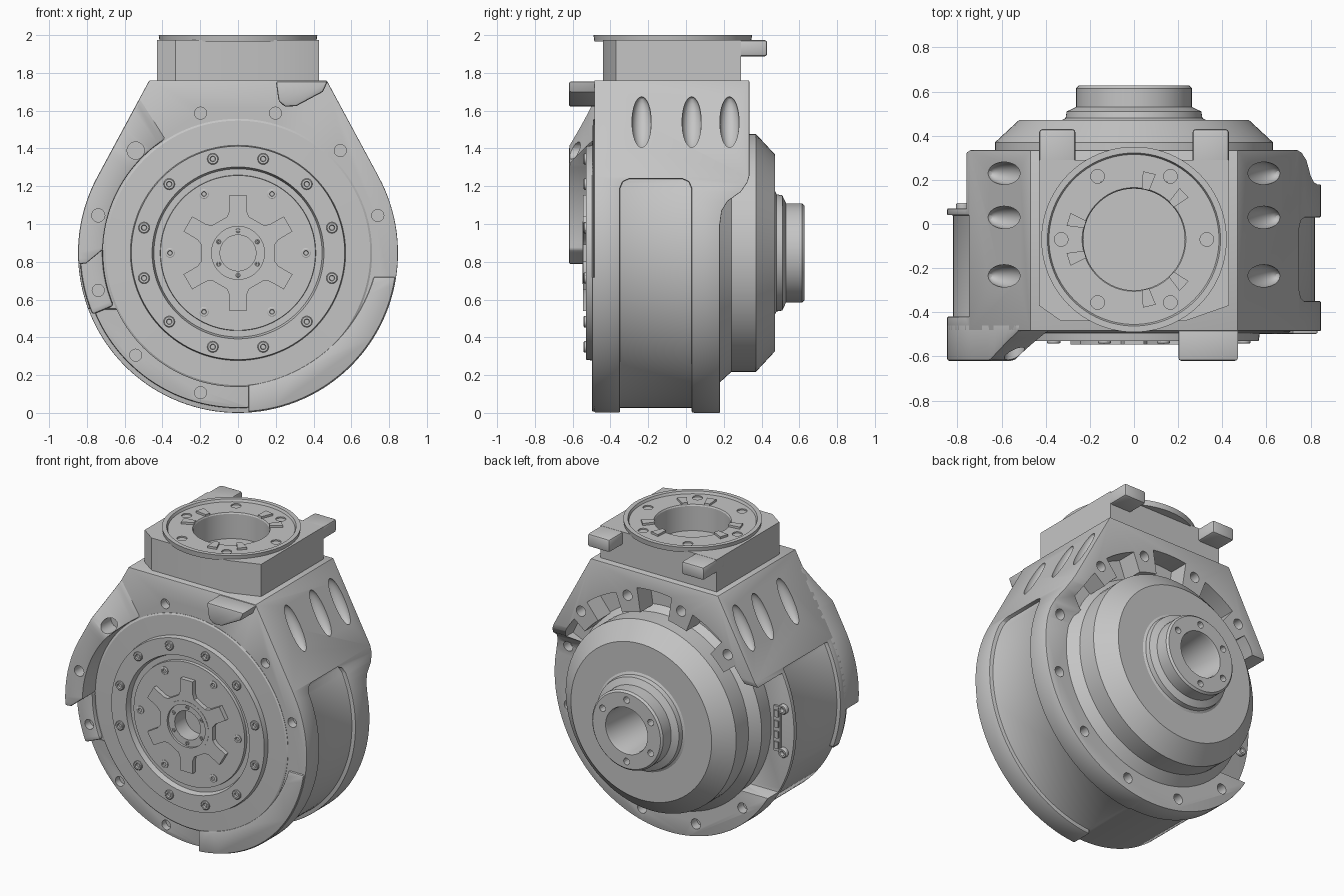
import bpy, bmesh
from math import sin, cos, radians, pi, hypot, atan2, acos, degrees
from mathutils import Matrix, Vector

if "Cube" in bpy.data.objects:
    bpy.data.objects.remove(bpy.data.objects["Cube"])

grey = bpy.data.materials.new("housing_grey")
grey.use_nodes = True
grey.diffuse_color = (0.56, 0.56, 0.56, 1)
grey.node_tree.nodes["Principled BSDF"].inputs["Base Color"].default_value = (0.56, 0.56, 0.56, 1)

C = R = 0.847            # axis height and body radius
TOP, HALF = 1.76, 0.47   # flat top of the body
ALONG_Y = Matrix.Rotation(-pi / 2, 4, 'X')
parts = []


def finish(name, bm):
    bmesh.ops.remove_doubles(bm, verts=bm.verts, dist=1e-5)
    bmesh.ops.recalc_face_normals(bm, faces=bm.faces)
    me = bpy.data.meshes.new(name)
    bm.to_mesh(me)
    bm.free()
    me.materials.append(grey)
    ob = bpy.data.objects.new(name, me)
    bpy.context.collection.objects.link(ob)
    parts.append(ob)
    return ob


def prism(name, pts, lo, hi, axis='y'):
    put = {'x': lambda a, b, t: (t, a, b), 'y': lambda a, b, t: (a, t, b), 'z': lambda a, b, t: (a, b, t)}[axis]
    bm = bmesh.new()
    rows = [[bm.verts.new(put(a, b, t)) for a, b in pts] for t in (lo, hi)]
    n = len(pts)
    for row in rows:
        bm.faces.new(row)
    for i in range(n):
        j = (i + 1) % n
        bm.faces.new((rows[0][i], rows[0][j], rows[1][j], rows[1][i]))
    return finish(name, bm)


def box(name, x, y, z):
    return prism(name, [(x[0], y[0]), (x[1], y[0]), (x[1], y[1]), (x[0], y[1])], *z, axis='z')


def lathe(name, profile, at=(0, 0, C), turn=ALONG_Y, seg=96):
    # profile of (radius, height) points, beginning and ending on the axis
    bm = bmesh.new()
    rings = [[bm.verts.new((r * cos(2 * pi * i / seg), r * sin(2 * pi * i / seg), h)) for i in range(seg)]
             for r, h in profile]
    for a, b in zip(rings, rings[1:]):
        for i in range(seg):
            j = (i + 1) % seg
            bm.faces.new((a[i], a[j], b[j], b[i]))
    bmesh.ops.transform(bm, matrix=Matrix.Translation(at) @ turn, verts=bm.verts)
    return finish(name, bm)


def rod(r, lo, hi, at=(0, 0, C), turn=ALONG_Y, seg=20):
    return lathe("cutter", [(0, lo), (r, lo), (r, hi), (0, hi)], at, turn, seg)


def sector(name, r0, outer, a0, a1, back, front, n=16):
    # block between two radii about the main axis, front depth varies by angle
    bm = bmesh.new()
    cols = []
    for i in range(n + 1):
        a = a0 + (a1 - a0) * i / n
        c, s = cos(radians(a)), sin(radians(a))
        q = [(r0, back), (outer(a), back), (outer(a), front(a)), (r0, front(a))]
        cols.append([bm.verts.new((r * c, y, C + r * s)) for r, y in q])
    for p, q in zip(cols, cols[1:]):
        for k in range(4):
            m = (k + 1) % 4
            bm.faces.new((p[k], p[m], q[m], q[k]))
    bm.faces.new(cols[0])
    bm.faces.new(cols[-1])
    return finish(name, bm)


def apply(ob, mod):
    bpy.context.view_layer.objects.active = ob
    bpy.ops.object.modifier_apply(modifier=mod.name)


def boolean(ob, *tools, op='DIFFERENCE'):
    for t in tools:
        m = ob.modifiers.new("cut", 'BOOLEAN')
        m.operation, m.object, m.solver = op, t, 'EXACT'
        apply(ob, m)
        parts.remove(t)
        bpy.data.objects.remove(t)


def bevel(ob, width, segments=2):
    m = ob.modifiers.new("round", 'BEVEL')
    m.width, m.segments, m.angle_limit = width, segments, radians(40)
    apply(ob, m)


def polar(r, a, y=0.0):
    return Vector((r * cos(radians(a)), y, C + r * sin(radians(a))))


def outline(radius, half, top):
    # round bottom joined by tangents to a flat top
    tang = degrees(atan2(top - C, half) - acos(radius / hypot(half, top - C)))
    n = 88
    arc = [polar(radius, 180 - tang + (180 + 2 * tang) * i / n) for i in range(n + 1)]
    return [(p.x, p.z) for p in arc] + [(half, top), (-half, top)], tang


def bolt(name, at, r=0.03, h=0.012, turn=ALONG_Y.inverted()):
    lathe(name, [(0, -h), (r, -h), (r, h * .7), (r * .85, h), (r * .5, h), (r * .42, 0), (0, 0)], at, turn, 16)


# Main housing with side panel recesses
shape, tang = outline(R, HALF, TOP)
body = prism("housing", shape, -0.485, 0.335)
rr = [(-0.35, -0.2), (0.03, -0.2), (0.03, 1.19), (0.015, 1.225), (-0.02, 1.24),
      (-0.30, 1.24), (-0.335, 1.225), (-0.35, 1.19)]
left_panel = prism("cutter", rr, 0.05, 1, 'x')
right_panel = prism("cutter", [(-0.6, -0.2), (0.04, -0.2), (0.04, 1.24), (-0.42, 1.24),
                               (-0.42, 0.55), (-0.6, 0.55)], -1, 0.06, 'x')
boolean(body, left_panel, right_panel)
core = prism("core", outline(R - 0.027, HALF - 0.03, TOP - 0.02)[0], -0.475, 0.17)
boolean(body, core, op='UNION')
# Rear step, swept down from the upper wall, and the connector cutout
step = prism("cutter", [(0.5, 1.27), (0.34, 1.27), (0.325, 1.22), (0.29, 1.17), (0.22, 1.12), (0.19, 1.07),
                        (0.18, 1.0), (0.18, -0.1), (0.5, -0.1)], -1, 1, 'x')
boolean(body, step, box("cutter", (-1, -0.45), (0.07, 0.5), (0.42, 1.22)))
bevel(body, 0.016)
boolean(body, rod(0.5, -0.7, -0.40, seg=64), rod(0.66, 0.1, 0.6, seg=96))
# Rear pockets between the bolt bosses
for a0, a1, r in ((24, 39, 0.76), (51, 69, 0.79), (81, 99, 0.82), (111, 129, 0.79), (141, 156, 0.76)):
    boolean(body, sector("cutter", 0.6, lambda a: r, a0, a1, 0.2, lambda a: 0.6, 6))
# Bolt holes around front and rear
for a in range(15, 360, 30):
    boolean(body, rod(0.032, -0.7, -0.43, polar(0.766, a)))
    if not 150 < a < 210:
        boolean(body, rod(0.034, 0.12, 0.6, polar(0.766, a)))
# Spindle-shaped grooves on the sloping shoulders
for side in (1, -1):
    for y in (-0.235, 0.03, 0.23):
        bm = bmesh.new()
        bmesh.ops.create_uvsphere(bm, u_segments=24, v_segments=16, radius=1)
        m = Matrix.Translation((side * 0.58, y, 1.535)) @ Matrix.Rotation(-side * radians(tang), 4, 'Y')
        bmesh.ops.transform(bm, matrix=m @ Matrix.Diagonal((0.055, 0.052, 0.155, 1)), verts=bm.verts)
        boolean(body, finish("cutter", bm))

# Raised crescent on the lower front edge
crescent = prism("front_crescent", [(x * 0.995, C + (z - C) * 0.995) for x, z in shape], -0.498, -0.46)
boolean(crescent, rod(0.80, -0.7, 0, (-0.05, 0, 0.94), seg=96),
        box("cutter", (-1, 0.055), (-0.7, 0), (-0.1, 2)), box("cutter", (-1, 1), (-0.7, 0), (0.72, 2)))
bevel(crescent, 0.008)


# Curved guard on the front
def edge(a):
    return R / cos(radians(max(0, 180 - tang - a)))


guard = sector("front_guard", 0.715, edge, 122, 184, -0.45,
               lambda a: -0.48 - 0.14 * min(1, (a - 122) / 17), 30)
boolean(guard, prism("cutter", [(-0.95, 0.67), (-0.6, 0.96), (-0.6, 0.5), (-0.95, 0.5)], -0.8, -0.3))
bevel(guard, 0.014)
boolean(guard, rod(0.046, -0.8, -0.5, polar(0.766, 135)), rod(0.035, -0.8, -0.5, polar(0.766, 165)))
heel = sector("guard_heel", 0.715, lambda a: R - 0.01, 178, 203, -0.45, lambda a: -0.515, 12)
bevel(heel, 0.014)
boolean(heel, rod(0.032, -0.8, -0.46, polar(0.766, 195)))
lug = prism("front_lug", [(0.20, 1.755), (0.215, 1.65), (0.25, 1.62), (0.31, 1.625), (0.45, 1.70), (0.475, 1.755)],
            -0.62, -0.45)
bevel(lug, 0.012)

# Front output face
lathe("front_flange", [(0, -0.38), (0.71, -0.38), (0.71, -0.487), (0.7, -0.493), (0.57, -0.497), (0.565, -0.53),
                       (0.455, -0.53), (0.445, -0.495), (0.412, -0.495), (0.41, -0.515), (0.165, -0.515),
                       (0.165, -0.547), (0.14, -0.547), (0.14, -0.532), (0.095, -0.532), (0.095, -0.42), (0, -0.42)],
      seg=128)
star = []
for k in range(6):
    for r, da in ((0.20, -17), (0.225, -12), (0.31, -8.5), (0.31, 8.5), (0.225, 12), (0.20, 17), (0.195, 30)):
        p = polar(r, 90 + 60 * k + da)
        star.append((p.x, p.z))
boolean(prism("drive_star", star, -0.545, -0.505), rod(0.152, -0.7, -0.3, seg=48))
for k in range(12):
    bolt("flange_bolt", polar(0.515, 15 + 30 * k, -0.53))
for k in range(6):
    bolt("face_bolt", polar(0.36, 60 * k, -0.515), 0.026, 0.008)
    bolt("hub_pin", polar(0.118, 30 + 60 * k, -0.532), 0.012, 0.005)

# Rear cover and hollow hub
cover = lathe("rear_cover", [(0, 0.02), (0.675, 0.02), (0.685, 0.18), (0.63, 0.24), (0.63, 0.37), (0.52, 0.472),
                             (0.325, 0.472), (0.31, 0.48), (0.305, 0.51), (0.262, 0.53), (0.262, 0.615), (0.25, 0.627),
                             (0.155, 0.627), (0.15, 0.61), (0.14, 0.30), (0, 0.30)], seg=72)
for k in range(6):
    boolean(cover, rod(0.022, 0.56, 0.7, polar(0.205, 30 + 60 * k), seg=12))

# Connector in the side cutout
box("connector_shell", (-0.755, -0.705), (0.05, 0.085), (0.70, 1.0))
for k in range(4):
    box("connector_pin", (-0.745, -0.715), (0.05, 0.095), (0.72 + 0.07 * k, 0.765 + 0.07 * k))
for z in (0.70, 0.99):
    bolt("side_bolt", (-0.775, 0.07, z), 0.032, 0.025, ALONG_Y)

# Top mounting block with two tabs
UP = Matrix.Identity(4)
MID = (0, -0.07, 0)
block = prism("mount_block", [(-0.33, -0.44), (0.23, -0.44), (0.43, -0.37), (0.43, 0.29), (-0.43, 0.29),
                              (-0.43, -0.37)], 1.74, 1.975, 'z')
boolean(block, rod(0.3, 1.79, 2.2, MID, UP, 48))
for s in (1, -1):
    tab = box("mount_tab", sorted((s * 0.265, s * 0.43)), (0.2, 0.43), (1.887, 1.974))
    bevel(tab, 0.015)
ring = lathe("mount_ring", [(0, 1.77), (0.34, 1.77), (0.34, 1.965), (0.415, 1.965), (0.42, 2.0), (0.392, 2.0),
                            (0.385, 1.984), (0.235, 1.984), (0.23, 1.975), (0.23, 1.81), (0, 1.81)], MID, UP)
for k in range(6):
    a = radians(60 * k)
    boolean(ring, rod(0.031, 1.93, 2.1, (0.33 * cos(a), 0.33 * sin(a) - 0.07, 0), UP))
# Locating keys in three pairs
for a in (60, 180, 300):
    for off in (-17, 17):
        turn = Matrix.Translation(MID) @ Matrix.Rotation(radians(a + off), 4, 'Z')
        key = prism("mount_key", [(0.232, -0.017), (0.31, -0.03), (0.31, 0.03), (0.232, 0.017)], 1.95, 1.998, 'z')
        key.data.transform(turn)

# Smooth curved faces, keep edges crisp
for ob in bpy.data.objects:
    ob.select_set(ob in parts)
bpy.context.view_layer.objects.active = body
bpy.ops.object.shade_smooth_by_angle(angle=radians(25))
